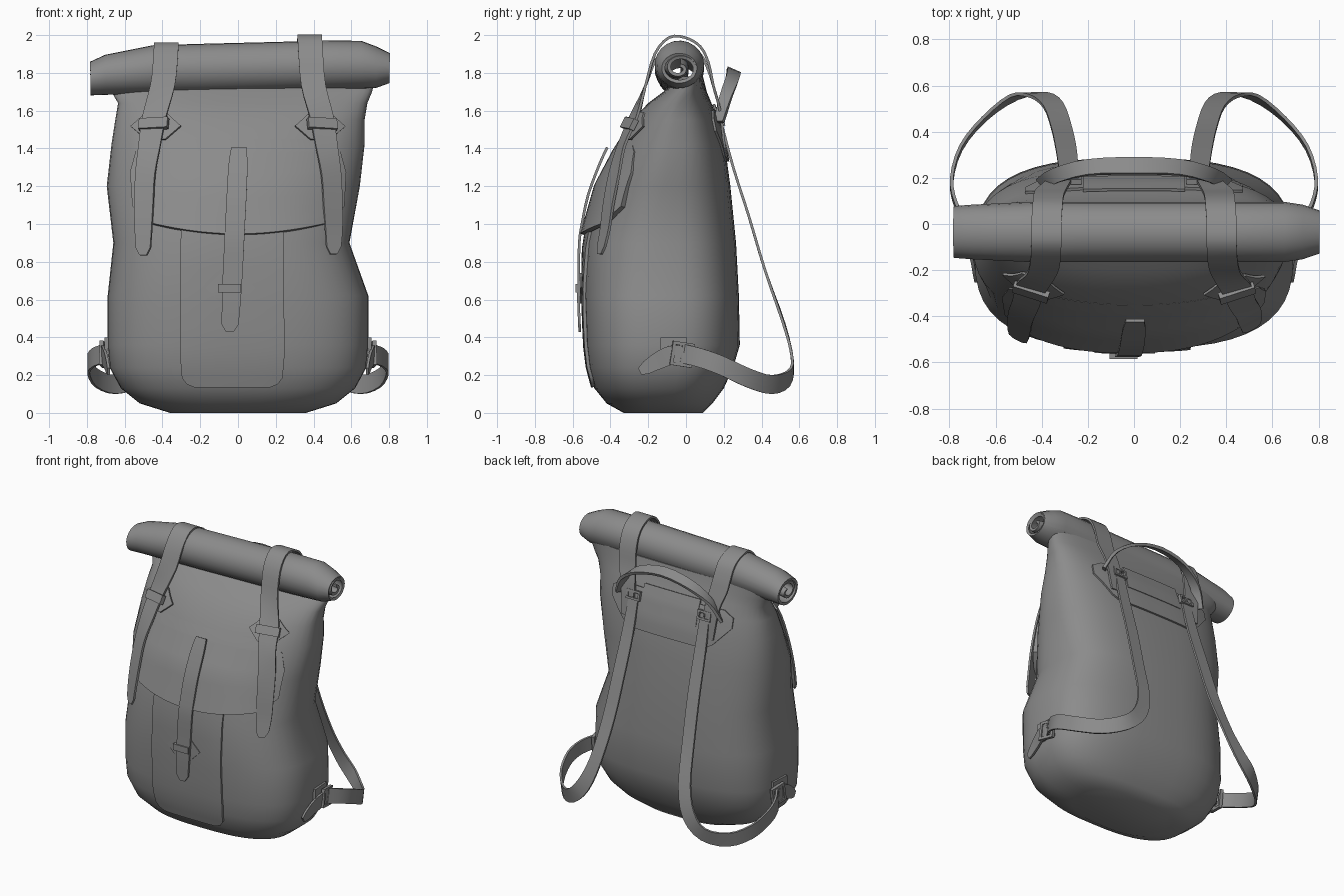
import bpy, bmesh, math
from mathutils import Vector, Matrix

if "Cube" in bpy.data.objects:
    bpy.data.objects.remove(bpy.data.objects["Cube"])

# Body sections: z, centre x, half width, front y, back y, front roundness
SECTIONS = [(0, 0, .36, -.33, .09, 2.6), (.05, 0, .52, -.42, .14, 2.7), (.13, 0, .62, -.485, .2, 2.8),
            (.24, 0, .68, -.515, .25, 2.9), (.36, 0, .69, -.53, .285, 2.9), (.62, 0, .69, -.54, .28, 2.8),
            (.9, -.035, .625, -.535, .265, 2.5), (1.2, -.025, .67, -.47, .235, 2.1),
            (1.42, 0, .67, -.37, .205, 2.1), (1.55, .01, .66, -.285, .17, 2.2),
            (1.64, .025, .66, -.2, .135, 2.3), (1.7, .02, .69, -.12, .11, 2.4), (1.78, .02, .71, -.03, .09, 2.5)]
BACK_POWER = 2.9
DARK = bpy.data.materials.new("dark_fabric")
DARK.diffuse_color = (.26, .26, .26, 1)
DARK.use_nodes = True
DARK.node_tree.nodes["Principled BSDF"].inputs["Base Color"].default_value = DARK.diffuse_color


def lerp_table(table, t):
    t = min(max(t, table[0][0]), table[-1][0])
    for a, b in zip(table, table[1:]):
        if t <= b[0]:
            f = (t - a[0]) / (b[0] - a[0])
            return [p + (q - p) * f for p, q in zip(a, b)][1:]


def surface(x, z, side=-1, off=0.0):
    """Point on the body's front (-1) or back (1), pushed out along the normal."""
    def y_at(x, z):
        cx, hw, yf, yb, power = lerp_table(SECTIONS, z)
        power = power if side < 0 else BACK_POWER
        s = max(0, 1 - min(1, abs((x - cx) / hw)) ** power) ** (1 / power)
        return (yf + yb) / 2 + side * (yb - yf) / 2 * s
    e = .02
    n = Vector((-(y_at(x + e, z) - y_at(x - e, z)) / (2 * e), 1,
                -(y_at(x, z + e) - y_at(x, z - e)) / (2 * e))) * side
    return Vector((x, y_at(x, z), z)) + n.normalized() * off


def loft(name, rows, closed=False, caps=False, thick=0, angle=40):
    """Skin rows of points into a mesh, optionally thickened."""
    bm = bmesh.new()
    vs = [[bm.verts.new(p) for p in r] for r in rows]
    n = len(rows[0])
    for a, b in zip(vs, vs[1:]):
        for i in range(n if closed else n - 1):
            j = (i + 1) % n
            bm.faces.new((a[i], a[j], b[j], b[i]))
    if caps:
        bm.faces.new(vs[0][::-1])
        bm.faces.new(vs[-1])
    bmesh.ops.recalc_face_normals(bm, faces=bm.faces)
    return finish(name, bm, thick, angle)


def finish(name, bm, thick=0, angle=40):
    me = bpy.data.meshes.new(name)
    bm.to_mesh(me)
    bm.free()
    me.materials.append(DARK)
    ob = bpy.data.objects.new(name, me)
    bpy.context.collection.objects.link(ob)
    if thick:
        mod = ob.modifiers.new("thickness", 'SOLIDIFY')
        mod.thickness, mod.offset = thick, 0
        bpy.context.view_layer.objects.active = ob
        bpy.ops.object.modifier_apply(modifier=mod.name)
    for p in ob.data.polygons:
        p.use_smooth = True
    ob.data.set_sharp_from_angle(angle=math.radians(angle))
    return ob


def smooth_path(pts, steps):
    """Catmull-Rom resampling of tuples."""
    pts = [Vector(p) for p in pts]
    ext = [pts[0] * 2 - pts[1]] + pts + [pts[-1] * 2 - pts[-2]]
    out = []
    for a, b, c, d in zip(ext, ext[1:], ext[2:], ext[3:]):
        for k in range(steps):
            t = k / steps
            out.append(.5 * (2 * b + (c - a) * t + (2 * a - 5 * b + 4 * c - d) * t * t
                             + (3 * b - a - 3 * c + d) * t ** 3))
    return out + [pts[-1]]


def ribbon(name, pts, dirs, widths, steps=3, thick=.014, tip=False):
    P, D = smooth_path(pts, steps), smooth_path(dirs, steps)
    W = smooth_path([(w, 0, 0) for w in widths], steps)
    rows = [(p - d.normalized() * w.x / 2, p, p + d.normalized() * w.x / 2)
            for p, d, w in zip(P, D, W)]
    if tip:  # blunt pointed end
        p, d = P[-1] + (P[-1] - P[-2]).normalized() * .04, D[-1].normalized() * .02
        rows.append((p - d, p, p + d))
    return loft(name, rows, thick=thick)


def patch(name, shape, bottom, top, cx=0, side=-1, off=.012, top_off=None, thick=.02, curve=0, nu=14):
    """Panel hugging the body; shape maps height fraction to half width."""
    top_off = off if top_off is None else top_off
    rows = []
    for v in sorted({s[0] for s in shape} | {k / 8 for k in range(9)}):
        w = lerp_table(shape, v)[0]
        us = [2 * i / nu - 1 for i in range(nu + 1)]
        rows.append([surface(cx + u * w, (bottom + curve * u * u) * (1 - v) + top * v, side,
                             off + (top_off - off) * v) for u in us])
    return loft(name, rows, thick=thick)


def buckle(name, loc, normal, across, w, h, bar=.018, depth=.022, solid=False):
    """Rectangular frame with a middle bar, or a plain solid keeper."""
    n, a = Vector(normal).normalized(), Vector(across)
    a = (a - n * a.dot(n)).normalized()
    M = Matrix((a, n.cross(a), n)).transposed().to_4x4()
    M.translation = loc
    bm = bmesh.new()
    bars = [(0, h / 2, w, bar), (0, -h / 2, w, bar), (w / 2, 0, bar, h + bar),
            (-w / 2, 0, bar, h + bar), (0, 0, bar * .7, h)]
    for x, y, sx, sy in [(0, 0, w, h)] if solid else bars:
        bmesh.ops.create_cube(bm, size=1, matrix=M @ Matrix.Translation((x, y, 0))
                              @ Matrix.Diagonal((sx, sy, depth, 1)))
    return finish(name, bm)


# Bag body
rings = []
for z, cx, hw, yf, yb, power in SECTIONS:
    ring = []
    for i in range(48):
        c, s = math.cos(math.tau * i / 48), math.sin(math.tau * i / 48)
        e = 2 / (power if s < 0 else BACK_POWER)
        ring.append((cx + hw * math.copysign(abs(c) ** e, c),
                     (yf + yb) / 2 + (yb - yf) / 2 * math.copysign(abs(s) ** e, s), z))
    rings.append(ring)
loft("bag_body", rings, closed=True, caps=True, angle=60)

# Rolled top: spiral sheet with tapering ends (x, centre z, scale across, scale up)
rows = []
for x, cz, sy, sz in ((-.78, 1.77, .85, .66), (-.7, 1.79, .9, .8), (-.45, 1.818, 1, .98), (-.2, 1.823, 1, 1),
                      (.2, 1.833, 1, 1), (.45, 1.84, 1, 1), (.65, 1.843, 1, .97), (.73, 1.83, .9, .83),
                      (.8, 1.825, .7, .58)):
    row = []
    for k in range(49):
        t = k / 48
        r = .122 if t < .45 else .122 - .1 * (t - .45) / .55
        a = -.6 + t * 2.3 * math.tau
        row.append((x, -.035 + sy * r * math.cos(a), cz + sz * r * math.sin(a)))
    rows.append(row)
loft("rolled_top", rows, thick=.018, angle=60)

# Front pocket and its flap, which blends into the body at the top
patch("front_pocket", [(0, .2), (.02, .24), (.06, .265), (.2, .275), (1, .27)], .14, .97, cx=-.03, off=.006)
patch("pocket_flap", [(0, .46), (.2, .545), (.6, .565), (.85, .54), (1, .45)], .94, 1.45,
      off=.02, top_off=-.014, thick=.03, curve=.06, nu=20)

# Pocket strap with keeper
zs = [1.39, 1.3, 1.15, 1.0, .9, .75, .6, .47]
ribbon("pocket_strap", [surface(.005 - .05 * (1.4 - z), z, -1, .037 if z > .92 else .03) for z in zs],
       [(1, 0, 0)] * 8, [.08, .1, .105, .105, .105, .105, .1, .09], tip=True)
DIAMOND = [(0, .05), (.5, .13), (1, .05)]
patch("pocket_buckle_tab", DIAMOND, .58, .74, cx=-.04, off=.016, thick=.012)
buckle("pocket_keeper", surface(-.045, .66, -1, .034), (0, -1, 0), (1, 0, 0), .12, .045, solid=True)

# Back panel
patch("back_panel", [(0, .29), (.12, .35), (.6, .47), (.85, .47), (1, .4)], 1.33, 1.6, side=1, off=.006, thick=.012)
patch("back_panel_cover", [(0, .22), (1, .22)], 1.46, 1.63, side=1, off=.01, thick=.012)

# Carry handle
half = [(.4, .175, 1.54), (.34, .21, 1.67), (.2, .245, 1.77)]
ribbon("carry_handle", [(-x, y, z) for x, y, z in half] + [(0, .252, 1.81)] + half[::-1],
       [(-.5, .6, 0), (-.3, .8, -.1), (0, .8, -.3), (0, .8, -.35), (0, .8, -.3), (.3, .8, -.1), (.5, .6, 0)],
       [.06, .065, .07, .075, .07, .065, .06], thick=.02)

for s, side in ((-1, "left"), (1, "right")):
    # Strap over the roll, hanging down the front
    over = [(.31, .205, 1.4), (.33, .18, 1.6), (.36, .145, 1.73), (.37, .12, 1.83), (.375, .075, 1.92),
            (.38, -.005, 1.967), (.38, -.09, 1.967), (.385, -.165, 1.88), (.4, -.215, 1.73)]
    pts = [Vector((s * x, y, z + (.02 * s if z > 1.8 else 0))) for x, y, z in over]
    pts += [surface(s * x, z, -1, .04) for x, z in
            ((.435, 1.54), (.455, 1.4), (.475, 1.25), (.48, 1.1), (.482, .97), (.482, .87))]
    ribbon(side + "_closure_strap", pts, [(1, 0, 0)] * 9 + [(1, s * .3, 0)] * 2 + [(1, s * .5, 0)] * 4,
           [.1, .11] + [.13] * 8 + [.12, .115, .11, .1, .085], tip=True)
    patch(side + "_closure_tab", DIAMOND, 1.44, 1.58, cx=s * .43, off=.016, thick=.012)
    buckle(side + "_closure_keeper", surface(s * .435, 1.51, -1, .045), (s * .3, -.85, .45), (1, 0, .1 * s),
           .16, .06, depth=.03, solid=True)

    # Shoulder strap: down the back, then out and forward to the side
    path = [(.28, .18, 1.56), (.285, .25, 1.3), (.295, .33, 1.05), (.315, .42, .75), (.35, .515, .48),
            (.415, .56, .3), (.52, .55, .19), (.65, .455, .15), (.75, .33, .185), (.79, .19, .25),
            (.77, .08, .29), (.71, -.02, .315)]
    dirs = [(1, 0, 0)] * 4 + [(1, -.1, .15), (.8, -.1, .6), (.35, .1, .9), (.1, .1, 1),
            (0, .2, 1), (0, .25, 1), (0, .2, 1), (0, .15, 1)]
    ribbon(side + "_shoulder_strap", [(s * x, y, z) for x, y, z in path], [(s * x, y, z) for x, y, z in dirs],
           [.07, .085] + [.09] * 3 + [.1] * 7)
    buckle(side + "_shoulder_ring", (s * .28, .19, 1.55), (0, 1, .25), (1, 0, 0), .09, .05, bar=.014)

    # Side anchor: tab, buckle and loose end
    bm = bmesh.new()
    bmesh.ops.create_cube(bm, size=1, matrix=Matrix.Translation((s * .69, -.065, .335))
                          @ Matrix.Rotation(s * .08, 4, 'Z') @ Matrix.Diagonal((.024, .14, .13, 1)))
    finish(side + "_anchor_tab", bm)
    buckle(side + "_anchor_buckle", (s * .715, -.02, .31), (s, .15, 0), (0, 1, -.15), .1, .11)
    ribbon(side + "_strap_end", [(s * .72, -.01, .31), (s * .715, -.08, .305), (s * .7, -.15, .275),
                                 (s * .69, -.21, .24)],
           [(0, -.25, 1), (0, -.35, 1), (0, -.45, 1), (0, -.5, 1)], [.1, .1, .09, .07], tip=True)
